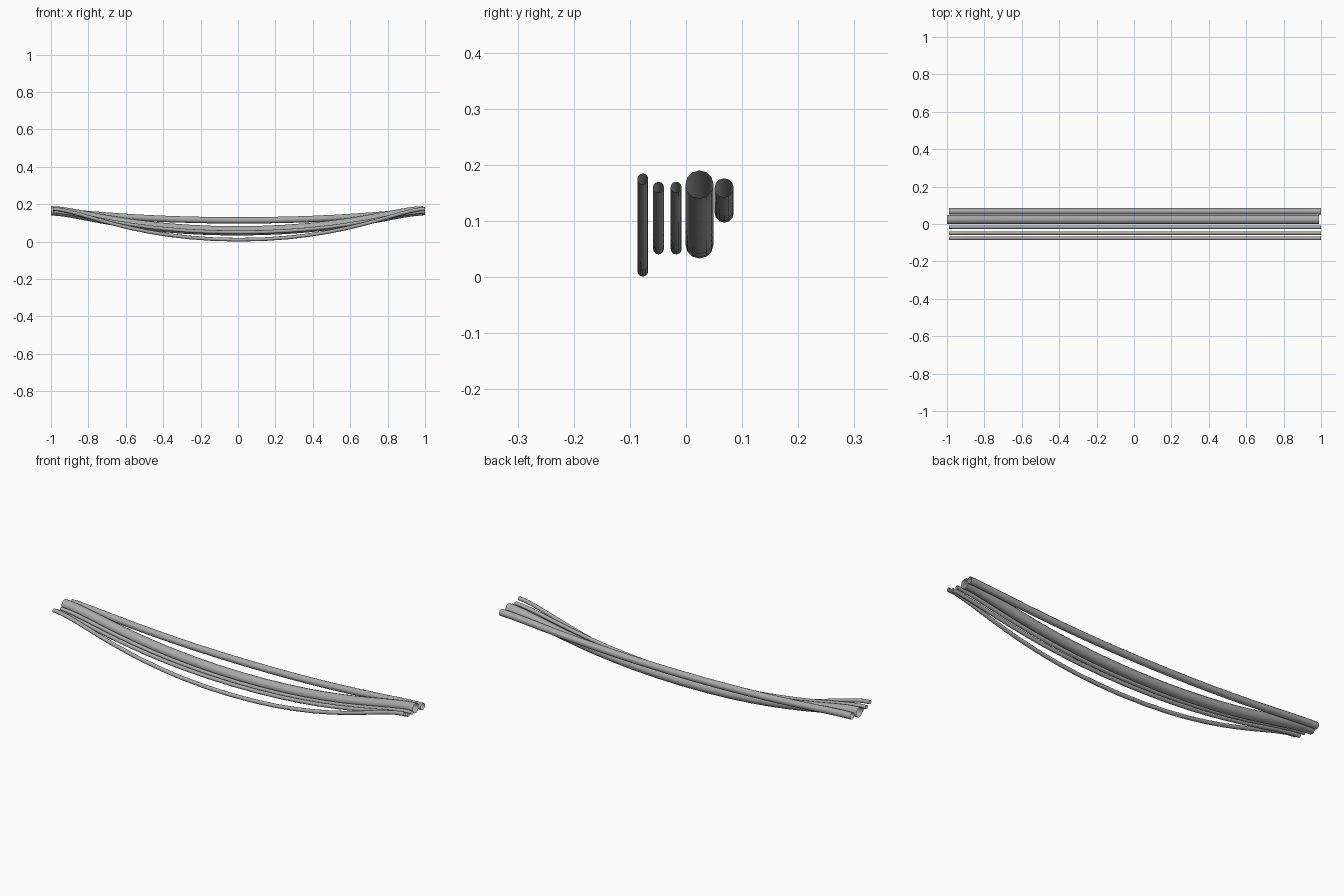
import bpy

if "Cube" in bpy.data.objects:
    bpy.data.objects.remove(bpy.data.objects["Cube"])

grey = bpy.data.materials.new("dark_grey")
grey.diffuse_color = (0.4, 0.4, 0.4, 1)
grey.use_nodes = True
grey.node_tree.nodes["Principled BSDF"].inputs["Base Color"].default_value = grey.diffuse_color


def cable(name, y, radius, z_end, z_mid, x0=-0.99, x1=1.0):
    # Sagging open tube: flat at the ends, flat at the lowest point
    curve = bpy.data.curves.new(name, 'CURVE')
    curve.dimensions = '3D'
    curve.resolution_u = 12
    curve.bevel_depth = radius
    curve.bevel_resolution = 4
    curve.materials.append(grey)
    spline = curve.splines.new('BEZIER')
    spline.bezier_points.add(2)
    mid = (x0 + x1) / 2
    for p, (x, z, h) in zip(spline.bezier_points,
                            [(x0, z_end, 0.14), (mid, z_mid, 0.58), (x1, z_end, 0.14)]):
        p.handle_left_type = p.handle_right_type = 'FREE'
        p.co = (x, y, z)
        p.handle_left = (x - h, y, z)
        p.handle_right = (x + h, y, z)
    obj = bpy.data.objects.new(name, curve)
    bpy.context.collection.objects.link(obj)
    bpy.ops.object.select_all(action='DESELECT')
    obj.select_set(True)
    bpy.context.view_layer.objects.active = obj
    bpy.ops.object.convert(target='MESH')
    bpy.ops.object.shade_smooth()


# Three thin cables, one thick and one medium, side by side
cable("thin_cable_low", -0.077, 0.0097, 0.175, 0.0105)
cable("thin_cable_outer", -0.049, 0.0097, 0.160, 0.050)
cable("thin_cable_inner", -0.0175, 0.0097, 0.160, 0.050)
cable("thick_cable", 0.024, 0.025, 0.165, 0.058, -1.0, 0.99)
cable("medium_cable", 0.068, 0.017, 0.159, 0.114)
